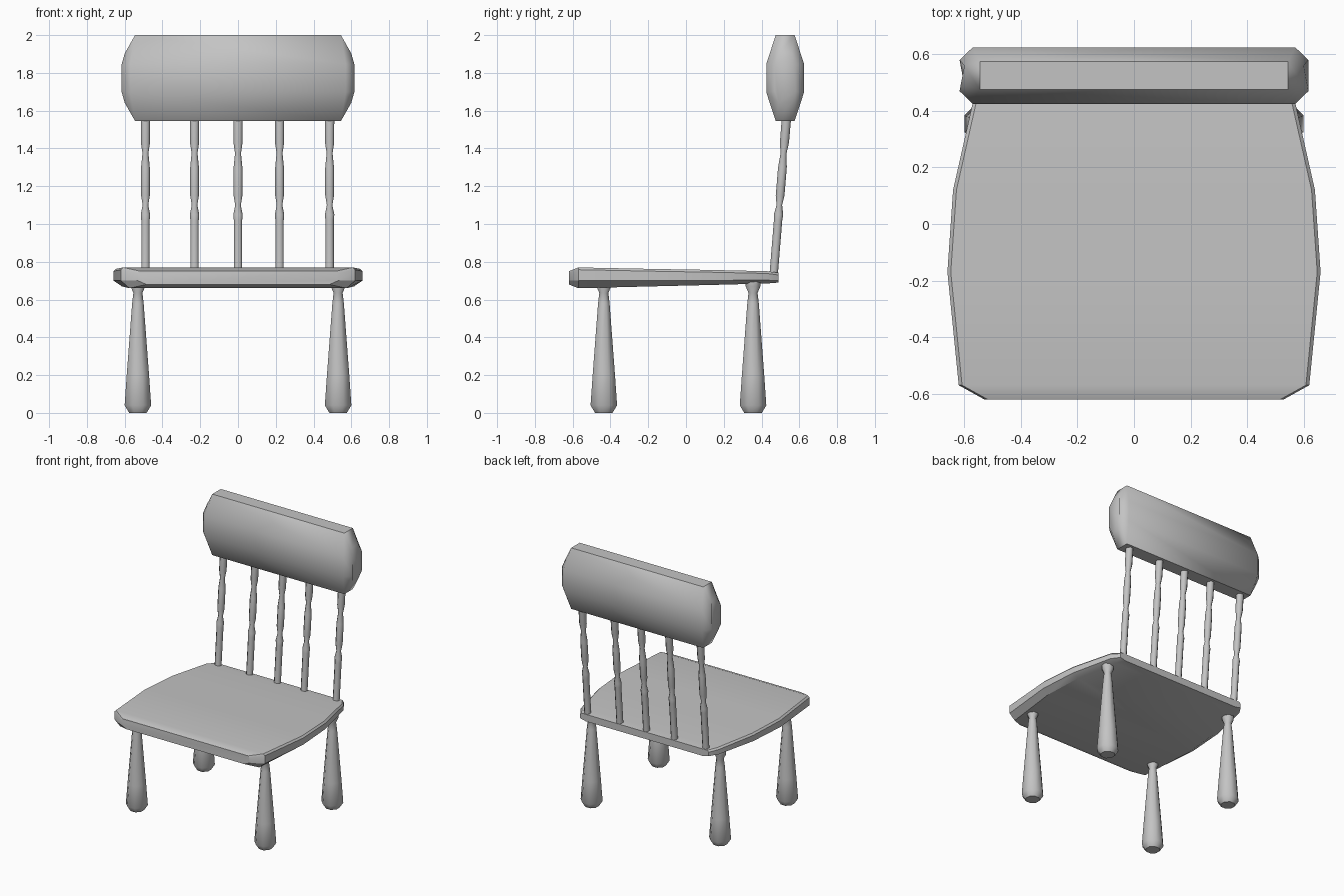
import bpy, bmesh, math
from mathutils import Vector

cube = bpy.data.objects.get("Cube")
if cube:
    bpy.data.objects.remove(cube, do_unlink=True)

grey = bpy.data.materials.new("plain_grey")
grey.use_nodes = True
color = (0.55, 0.55, 0.55, 1)
grey.diffuse_color = color
grey.node_tree.nodes["Principled BSDF"].inputs["Base Color"].default_value = color


def loft(name, rings, angle):
    """Skin a list of equal-length rings, cap both ends and smooth by angle."""
    bm = bmesh.new()
    loops = [[bm.verts.new(p) for p in ring] for ring in rings]
    n = len(loops[0])
    for a, b in zip(loops, loops[1:]):
        for i in range(n):
            j = (i + 1) % n
            bm.faces.new((a[i], a[j], b[j], b[i]))
    bm.faces.new(loops[0])
    bm.faces.new(loops[-1])
    bmesh.ops.recalc_face_normals(bm, faces=bm.faces)
    mesh = bpy.data.meshes.new(name)
    bm.to_mesh(mesh)
    bm.free()
    mesh.materials.append(grey)
    obj = bpy.data.objects.new(name, mesh)
    bpy.context.collection.objects.link(obj)
    bpy.ops.object.select_all(action='DESELECT')
    obj.select_set(True)
    bpy.context.view_layer.objects.active = obj
    bpy.ops.object.shade_smooth_by_angle(angle=math.radians(angle))
    return obj


def turned(name, start, end, profile, sides=8):
    """Turned post from start to end; profile holds (height, radius)."""
    start, end = Vector(start), Vector(end)
    rings = []
    for z, r in profile:
        c = start.lerp(end, (z - start.z) / (end.z - start.z))
        angles = [math.tau * (i + 0.5) / sides for i in range(sides)]
        rings.append([(c.x + r * math.cos(a), c.y + r * math.sin(a), z) for a in angles])
    return loft(name, rings, 50)


# Seat: cross-sections from front to back (y, half width, bottom, top)
stations = [(-0.62, 0.53, 0.68, 0.75), (-0.57, 0.62, 0.66, 0.77),
            (-0.17, 0.66, 0.67, 0.762), (0.12, 0.64, 0.677, 0.757),
            (0.43, 0.57, 0.685, 0.75), (0.49, 0.53, 0.69, 0.742)]
seat_rings = []
for y, w, bottom, top in stations:
    middle = (bottom + top) / 2
    half = [(w - 0.045, bottom), (w, middle - 0.015), (w, top - 0.012), (w - 0.012, top)]
    seat_rings.append([(x, y, z) for x, z in half] + [(-x, y, z) for x, z in reversed(half)])
loft("seat", seat_rings, 30)

# Four tapered legs
leg_profile = [(0, 0.05), (0.04, 0.076), (0.2, 0.064), (0.58, 0.033),
               (0.635, 0.026), (0.67, 0.042), (0.7, 0.042)]
for side, x in (("left", 0.53), ("right", -0.53)):
    for end, y in (("front", -0.435), ("back", 0.355)):
        turned(f"{end}_{side}_leg", (x, y, 0), (x, y, 0.7), leg_profile)

# Five turned spindles leaning back
spindle_profile = [(0.72, 0.024), (1.02, 0.024), (1.05, 0.027), (1.1, 0.016), (1.15, 0.025),
                   (1.3, 0.025), (1.375, 0.017), (1.43, 0.026), (1.6, 0.027)]
for i, x in enumerate((-0.49, -0.23, 0, 0.22, 0.485)):
    turned(f"spindle_{i + 1}", (x, 0.463, 0.72), (x, 0.535, 1.6), spindle_profile)

# Backrest: bulging padded bar with rounded ends


def oval(points, sign):
    """Eight-point ring from (x, y offset, z offset) of one upper quarter."""
    quarter = [(x, y, z) for x, y, z in points]
    upper = quarter + [(x, -y, z) for x, y, z in reversed(quarter)]
    ring = upper + [(x, -y, -z) for x, y, z in upper]
    return [(sign * x, 0.525 + y, 1.7725 + z) for x, y, z in ring]


body = [(0.57, 0.1, 0.075), (0.545, 0.05, 0.2275)]
tip = [(0.617, 0.055, 0.07), (0.6, 0.035, 0.13)]
loft("backrest", [oval(tip, -1), oval(body, -1), oval(body, 1), oval(tip, 1)], 60)
